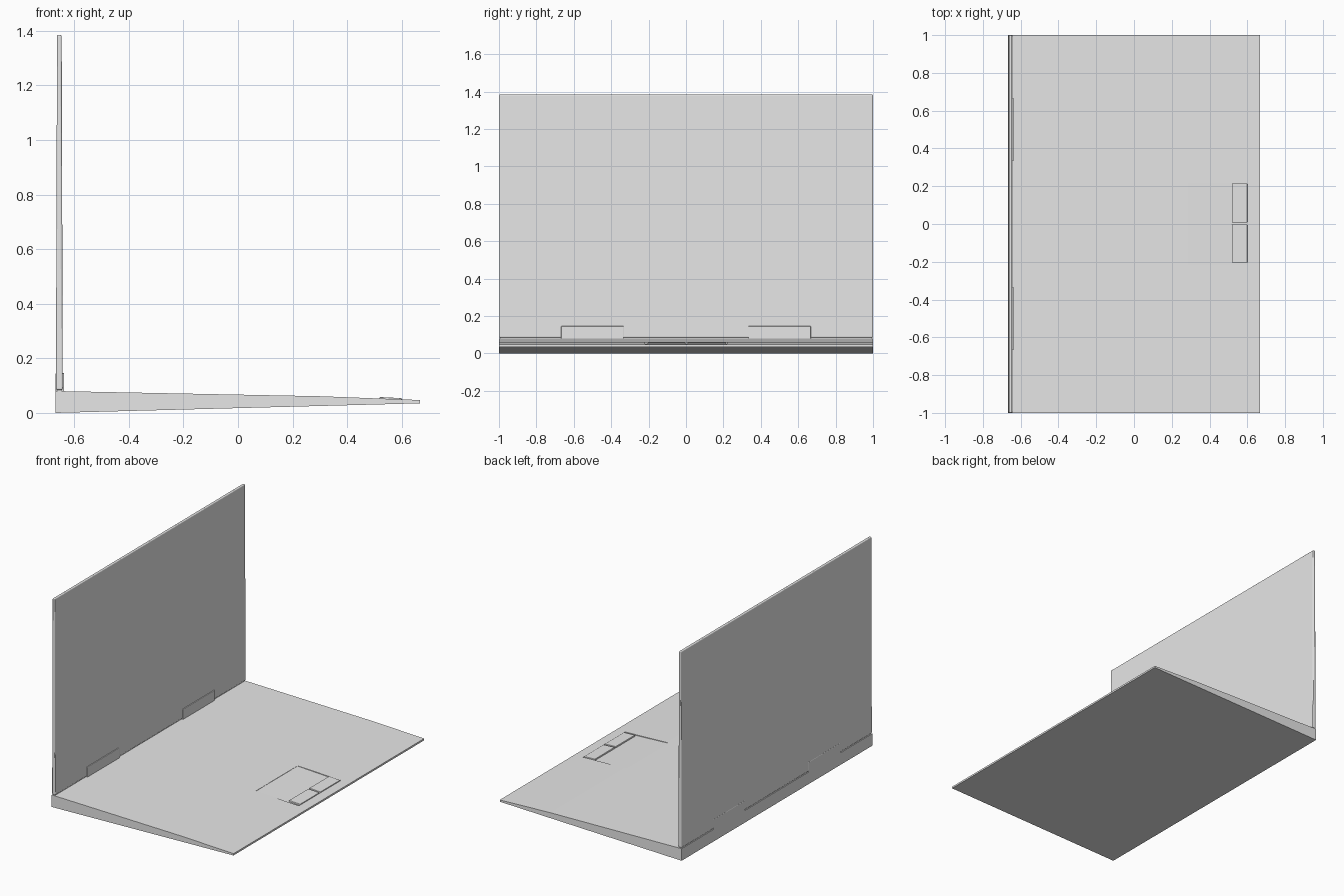
import bpy, bmesh
from mathutils import Vector

if "Cube" in bpy.data.objects:
    bpy.data.objects.remove(bpy.data.objects["Cube"])

grey = bpy.data.materials.new("light_grey")
grey.diffuse_color = (0.8, 0.8, 0.8, 1)
grey.use_nodes = True
grey.node_tree.nodes["Principled BSDF"].inputs["Base Color"].default_value = grey.diffuse_color


def extrude_profile(name, points, y0, y1, bevel=0.0, segments=2):
    """Extrude an x-z outline along y, with an optional edge bevel."""
    bm = bmesh.new()
    face = bm.faces.new([bm.verts.new((x, y0, z)) for x, z in points])
    moved = bmesh.ops.extrude_face_region(bm, geom=[face])["geom"]
    bmesh.ops.translate(bm, vec=Vector((0, y1 - y0, 0)),
                        verts=[v for v in moved if isinstance(v, bmesh.types.BMVert)])
    bmesh.ops.recalc_face_normals(bm, faces=bm.faces)
    mesh = bpy.data.meshes.new(name)
    bm.to_mesh(mesh)
    bm.free()
    mesh.materials.append(grey)
    obj = bpy.data.objects.new(name, mesh)
    bpy.context.collection.objects.link(obj)
    if bevel:
        mod = obj.modifiers.new("soft_edges", 'BEVEL')
        mod.width, mod.segments = bevel, segments
    return obj


# Wedge-shaped base, thin at the palm rest
base = extrude_profile("base", [(-0.668, 0), (0.667, 0.035), (0.667, 0.047),
                                (0.30, 0.061), (-0.668, 0.08)], -1, 1)

# Shallow touchpad recess that deepens towards the front edge
recess = extrude_profile("touchpad_cutter", [(0.283, 0.0595), (0.602, 0.0435),
                                             (0.602, 0.1), (0.283, 0.1)], -0.22, 0.22)
recess.hide_render = True
recess.hide_viewport = True
cut = base.modifiers.new("touchpad_recess", 'BOOLEAN')
cut.object, cut.operation, cut.solver = recess, 'DIFFERENCE', 'EXACT'

# Two raised click buttons
for side, y0, y1 in (("left", -0.205, -0.003), ("right", 0.008, 0.215)):
    extrude_profile(side + "_button", [(0.518, 0.046), (0.60, 0.041), (0.60, 0.054),
                                       (0.518, 0.058)], y0, y1, 0.003)

# Upright lid with a rounded rim and a slight taper
extrude_profile("lid", [(-0.667, 0.084), (-0.642, 0.084), (-0.646, 1.385),
                        (-0.663, 1.385)], -1, 1, 0.006, 3)

# Hinge tabs wrapping the lower edge of the lid
for side, y in (("left", -0.5), ("right", 0.5)):
    extrude_profile(side + "_hinge", [(-0.668, 0.07), (-0.637, 0.07), (-0.637, 0.146),
                                      (-0.668, 0.146)], y - 0.167, y + 0.167, 0.003)

# Hinge bar joining the base to the lid
extrude_profile("hinge_bar", [(-0.662, 0.07), (-0.647, 0.07), (-0.647, 0.10),
                              (-0.662, 0.10)], -0.995, 0.995)
